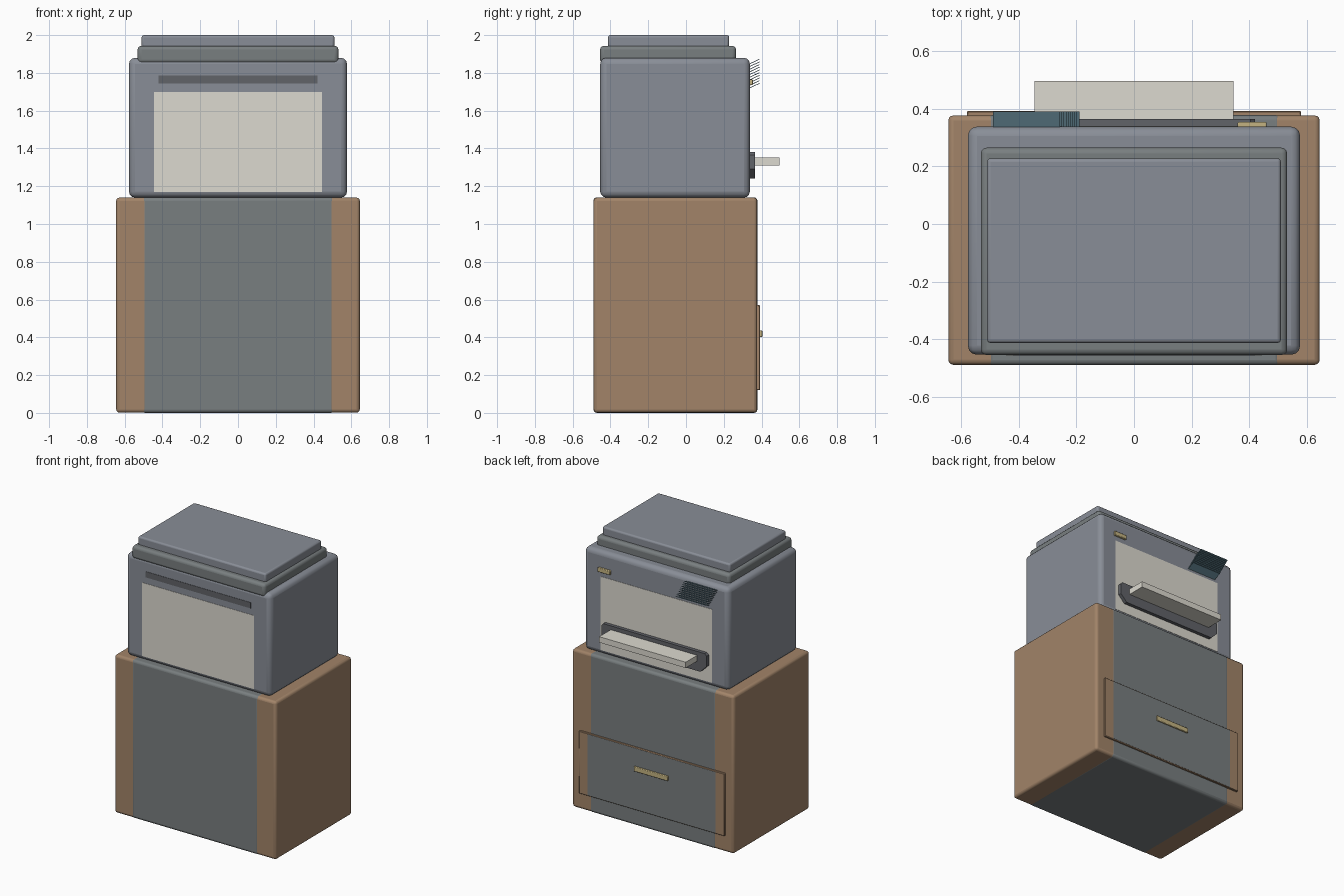
import bpy, bmesh
from mathutils import Vector

if "Cube" in bpy.data.objects:
    bpy.data.objects.remove(bpy.data.objects["Cube"])


def material(name, rgb):
    m = bpy.data.materials.new(name)
    m.diffuse_color = (*rgb, 1)
    m.use_nodes = True
    m.node_tree.nodes["Principled BSDF"].inputs["Base Color"].default_value = m.diffuse_color
    return m


BROWN = material("wood", (0.36, 0.23, 0.14))
SLATE = material("slate", (0.19, 0.21, 0.215))
CASE = material("casing", (0.25, 0.27, 0.31))
DARK = material("dark_trim", (0.12, 0.125, 0.14))
PAPER = material("paper", (0.72, 0.70, 0.63))
BRASS = material("brass", (0.55, 0.45, 0.22))
TEAL = material("teal", (0.14, 0.26, 0.32))


def finish(name, bm, mat, bevel=0, segments=3):
    bmesh.ops.recalc_face_normals(bm, faces=bm.faces)
    me = bpy.data.meshes.new(name)
    bm.to_mesh(me)
    bm.free()
    ob = bpy.data.objects.new(name, me)
    bpy.context.collection.objects.link(ob)
    me.materials.append(mat)
    if bevel:
        mod = ob.modifiers.new("bevel", "BEVEL")
        mod.width, mod.segments = bevel, segments
        bpy.ops.object.select_all(action="DESELECT")
        ob.select_set(True)
        bpy.context.view_layer.objects.active = ob
        bpy.ops.object.shade_smooth_by_angle()
    return ob


def box(name, xr, yr, zr, mat, bevel=0, segments=3):
    bm = bmesh.new()
    bmesh.ops.create_cube(bm, size=1)
    for v in bm.verts:
        v.co = Vector([(a + b) / 2 + c * (b - a)
                       for c, (a, b) in zip(v.co, (xr, yr, zr))])
    return finish(name, bm, mat, bevel, segments)


def prism(name, profile, axis, lo, hi, mat):
    # extrude a 2D profile along x (profile = y,z) or along y (profile = x,z)
    bm = bmesh.new()
    pts = [(lo, a, b) if axis == "x" else (a, lo, b) for a, b in profile]
    face = bm.faces.new([bm.verts.new(p) for p in pts])
    ext = bmesh.ops.extrude_face_region(bm, geom=[face])["geom"]
    shift = Vector((hi - lo, 0, 0)) if axis == "x" else Vector((0, hi - lo, 0))
    bmesh.ops.translate(bm, vec=shift,
                        verts=[g for g in ext if isinstance(g, bmesh.types.BMVert)])
    return finish(name, bm, mat)


# Cabinet with its central slate core
box("cabinet_body", (-0.645, 0.645), (-0.489, 0.377), (0.001, 1.14), BROWN, 0.018)
box("cabinet_core", (-0.51, 0.51), (-0.49, 0.378), (0, 1.141), SLATE, 0.018)

# Drawer and pull
box("drawer_front", (-0.58, 0.58), (0.36, 0.392), (0.12, 0.57), BROWN, 0.003, 1)
box("drawer_inset", (-0.51, 0.51), (0.37, 0.393), (0.125, 0.565), SLATE)
box("drawer_handle", (-0.135, 0.135), (0.385, 0.404), (0.402, 0.437), BRASS, 0.004, 2)

# Printer casing, stepped lid
box("printer_body", (-0.577, 0.577), (-0.454, 0.338), (1.14, 1.88), CASE, 0.032)
box("lid_lower", (-0.532, 0.532), (-0.455, 0.265), (1.85, 1.943), SLATE, 0.02)
box("lid_upper", (-0.51, 0.51), (-0.413, 0.228), (1.93, 2.0), CASE, 0.012)

# Pale panels front and back, dark slot
box("pale_panel", (-0.445, 0.445), (-0.456, 0.340), (1.17, 1.70), PAPER)
box("front_slot", (-0.42, 0.42), (-0.4565, -0.43), (1.745, 1.787), DARK)

# Output bracket with chamfered lower corners, and the sheet in it
bracket = [(-0.42, 1.29), (-0.37, 1.24), (0.37, 1.24), (0.42, 1.29),
           (0.42, 1.365), (0.405, 1.38), (-0.405, 1.38), (-0.42, 1.365)]
prism("output_bracket", bracket, "y", 0.33, 0.365, DARK)
box("output_sheet", (-0.345, 0.345), (0.33, 0.496), (1.31, 1.352), PAPER)

# Control louvre: sloping slats, each stepped sideways and down
for i in range(10):
    x, z = -0.19 - 0.0075 * i, 1.715 + 0.0142 * i
    slat = [(0.33, z), (0.39, z + 0.028), (0.39, z + 0.032), (0.33, z + 0.004)]
    prism(f"louvre_slat_{i + 1}", slat, "x", x - 0.232, x, TEAL)

# Indicator light
box("indicator", (0.36, 0.46), (0.33, 0.354), (1.735, 1.765), BRASS, 0.004, 2)
